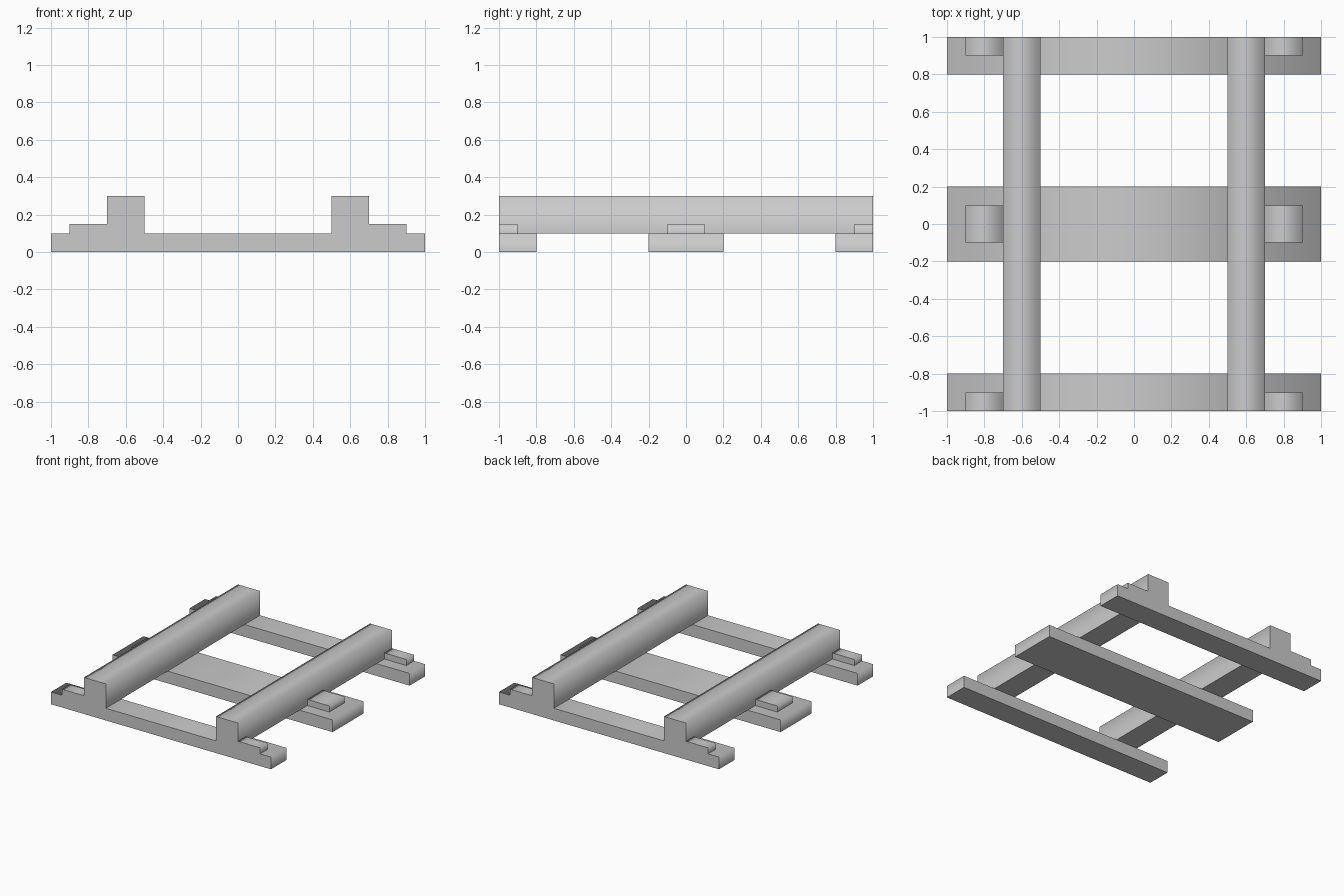
import bpy, bmesh
from mathutils import Matrix, Vector

if "Cube" in bpy.data.objects:
    bpy.data.objects.remove(bpy.data.objects["Cube"])


def block(name, x0, x1, y0, y1, z0, z1):
    """Box whose top blends softly into its x sides; ends and underside stay crisp."""
    bm = bmesh.new()
    size = Vector((x1 - x0, y1 - y0, z1 - z0))
    mid = Vector((x0 + x1, y0 + y1, z0 + z1)) / 2
    bmesh.ops.create_cube(bm, size=1, matrix=Matrix.Translation(mid) @ Matrix.Diagonal((*size, 1)))
    bm.normal_update()

    def soft(f):
        return abs(f.normal.y) < 0.5 and f.normal.z > -0.5

    for f in bm.faces:
        f.smooth = soft(f)
    for e in bm.edges:
        e.smooth = all(soft(f) for f in e.link_faces)
    mesh = bpy.data.meshes.new(name)
    bm.to_mesh(mesh)
    bm.free()
    obj = bpy.data.objects.new(name, mesh)
    bpy.context.collection.objects.link(obj)


# Per row: sleeper y range and fastening plate y range (end rows are half width)
rows = {
    "front": ((-1.0, -0.8), (-1.0, -0.9)),
    "middle": ((-0.2, 0.2), (-0.1, 0.1)),
    "back": ((0.8, 1.0), (0.9, 1.0)),
}
sides = {"left": -1, "right": 1}

# Sleepers with a plate outside each rail
for row, (sleeper_y, plate_y) in rows.items():
    block(f"{row}_sleeper", -1, 1, *sleeper_y, 0, 0.1)
    for side, s in sides.items():
        block(f"{row}_{side}_plate", *sorted((0.7 * s, 0.9 * s)), *plate_y, 0.1, 0.15)

# Rails
for side, s in sides.items():
    block(f"{side}_rail", *sorted((0.5 * s, 0.7 * s)), -1, 1, 0.1, 0.3)
